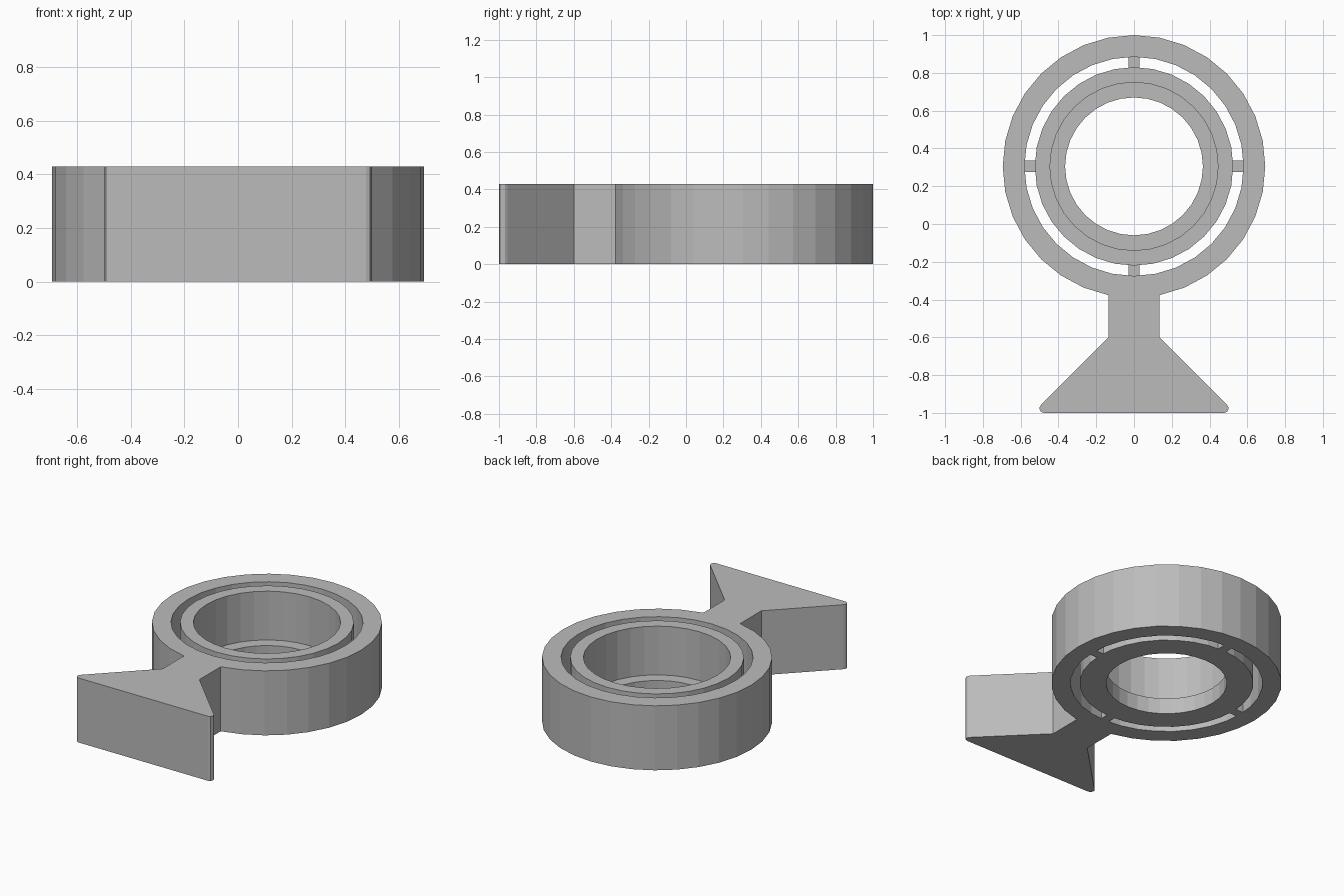
import bpy
import bmesh
from math import sin, cos, pi
from mathutils import Matrix, Vector

if "Cube" in bpy.data.objects:
    bpy.data.objects.remove(bpy.data.objects["Cube"], do_unlink=True)

SIDES = 32
HEIGHT = 0.43
CENTRE = Vector((0, 0.305, 0))

grey = bpy.data.materials.new("plain grey")
grey.use_nodes = True
grey.diffuse_color = (0.5, 0.5, 0.5, 1)
grey.node_tree.nodes["Principled BSDF"].inputs["Base Color"].default_value = (0.5, 0.5, 0.5, 1)


def finish(bm, name):
    bmesh.ops.recalc_face_normals(bm, faces=bm.faces)
    mesh = bpy.data.meshes.new(name)
    bm.to_mesh(mesh)
    bm.free()
    mesh.materials.append(grey)
    obj = bpy.data.objects.new(name, mesh)
    bpy.context.collection.objects.link(obj)
    return obj


def circle(radius):
    """Circle points, counter-clockwise, starting at the front."""
    angles = [-pi / 2 + 2 * pi * i / SIDES for i in range(SIDES)]
    return [(radius * cos(a), CENTRE.y + radius * sin(a)) for a in angles]


def extruded(name, loops, height):
    """Solid plate from an outline and its holes."""
    bm = bmesh.new()
    edges = []
    for loop in loops:
        verts = [bm.verts.new((x, y, 0)) for x, y in loop]
        edges += [bm.edges.new((v, verts[i - 1])) for i, v in enumerate(verts)]
    bmesh.ops.triangle_fill(bm, edges=edges, use_beauty=True)
    top = bmesh.ops.extrude_face_region(bm, geom=bm.faces[:])["geom"]
    top_verts = [g for g in top if isinstance(g, bmesh.types.BMVert)]
    bmesh.ops.translate(bm, verts=top_verts, vec=(0, 0, HEIGHT))
    return finish(bm, name)


# Outer ring and flared foot share one outline; the foot replaces the front point
half_foot = [(0.135, -0.6), (0.49, -0.955), (0.499, -0.968), (0.5, -0.98),
             (0.493, -0.994), (0.478, -1.0)]
foot = [(-x, y) for x, y in half_foot] + half_foot[::-1]
extruded("outer_ring_and_foot", [circle(0.695)[1:] + foot, circle(0.58)], HEIGHT)

# Inner cup: a wall with a lip around the bottom opening
profile = [(0.365, 0), (0.525, 0), (0.525, HEIGHT), (0.445, HEIGHT),
           (0.445, 0.105), (0.365, 0.105)]
bm = bmesh.new()
ring = [bm.verts.new(CENTRE + Vector((r, 0, z))) for r, z in profile]
wire = [bm.edges.new((v, ring[i - 1])) for i, v in enumerate(ring)]
bmesh.ops.spin(bm, geom=ring + wire, cent=CENTRE, axis=(0, 0, 1),
               angle=2 * pi, steps=SIDES)
bmesh.ops.remove_doubles(bm, verts=bm.verts, dist=0.0005)
finish(bm, "inner_cup")

# Four short bridges between cup and ring
for i, side in enumerate(("left", "back", "right", "front")):
    bm = bmesh.new()
    bmesh.ops.create_cube(bm, size=1, matrix=Matrix.Translation((0.5525, 0, 0.0275))
                          @ Matrix.Diagonal((0.07, 0.06, 0.055, 1)))
    bmesh.ops.transform(bm, verts=bm.verts, matrix=Matrix.Translation(CENTRE)
                        @ Matrix.Rotation(i * pi / 2, 4, "Z"))
    finish(bm, side + "_bridge")
